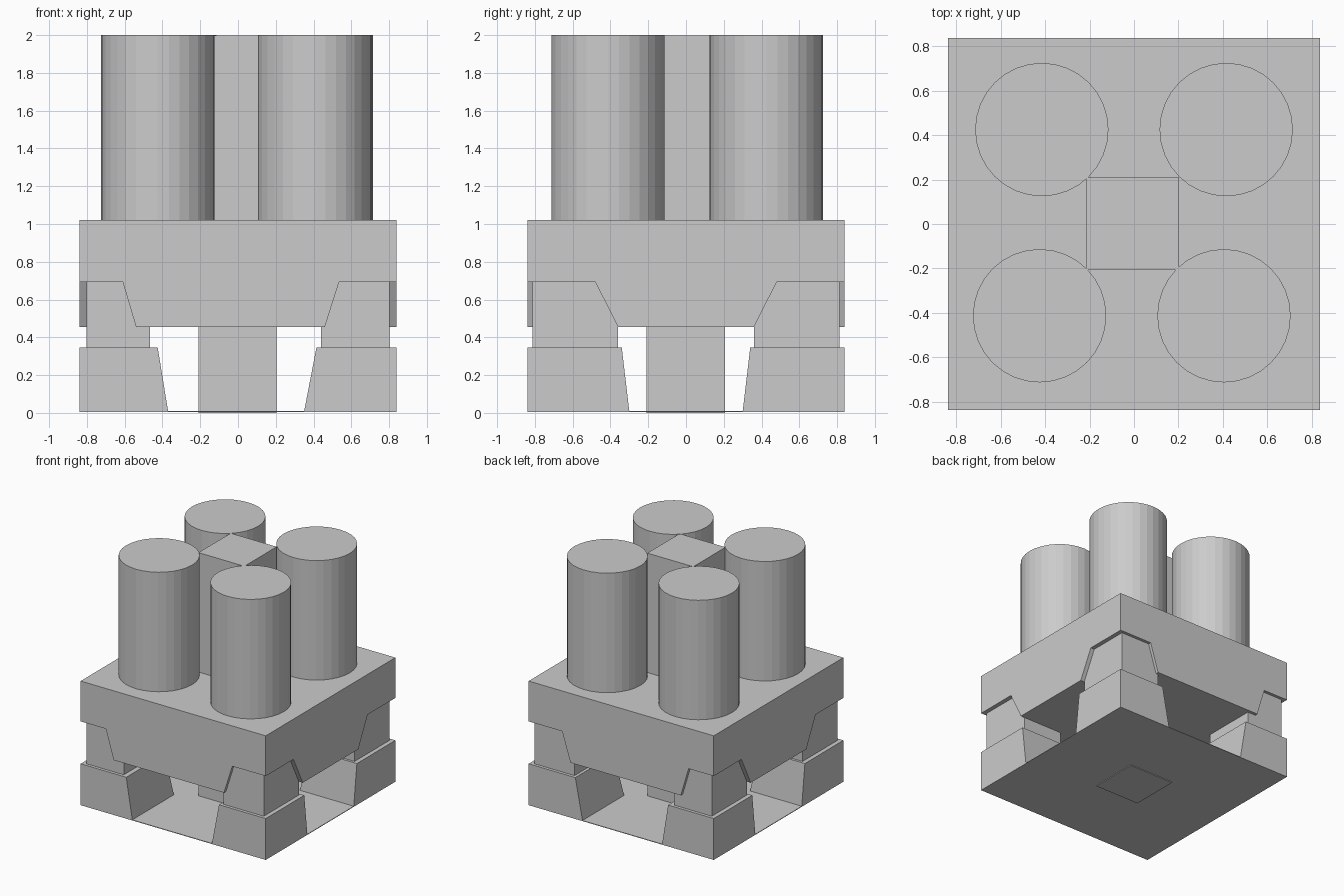
import bpy
import bmesh

default_cube = bpy.data.objects.get("Cube")
if default_cube:
    bpy.data.objects.remove(default_cube, do_unlink=True)

grey = bpy.data.materials.new("plain_grey")
grey.use_nodes = True
colour = (0.6, 0.6, 0.6, 1)
grey.diffuse_color = colour
grey.node_tree.nodes["Principled BSDF"].inputs["Base Color"].default_value = colour


def finish(name, bm):
    """Turn a bmesh into a grey object."""
    bmesh.ops.recalc_face_normals(bm, faces=bm.faces)
    mesh = bpy.data.meshes.new(name)
    bm.to_mesh(mesh)
    bm.free()
    mesh.materials.append(grey)
    obj = bpy.data.objects.new(name, mesh)
    bpy.context.collection.objects.link(obj)
    return obj


def add_block(bm, low, high):
    """Add a box between two corners."""
    for v in bmesh.ops.create_cube(bm, size=2)["verts"]:
        v.co = [high[i] if v.co[i] > 0 else low[i] for i in range(3)]


def block(name, low, high):
    bm = bmesh.new()
    add_block(bm, low, high)
    return finish(name, bm)


def add_corner(bm, sx, sy, outer, base, top, z0, z1):
    """Add a corner block with upright outer sides and sloped inner sides."""
    for v in bmesh.ops.create_cube(bm, size=2)["verts"]:
        upper = v.co.z > 0
        inner = top if upper else base
        x = outer[0] if v.co.x > 0 else inner[0]
        y = outer[1] if v.co.y > 0 else inner[1]
        v.co = (sx * x, sy * y, z1 if upper else z0)


# Ground sheet and centre column
HALF = 0.838
block("base_sheet", (-HALF, -HALF, 0.006), (HALF, HALF, 0.011))
block("centre_column", (-0.21, -0.21, 0), (0.203, 0.207, 0.46))

# Feet, legs and the notches above them, one set per corner
notches = bmesh.new()
for sx, side in ((-1, "right"), (1, "left")):
    # Inner x limits: foot base, foot top, leg, notch base, notch top
    foot_base, foot_top, leg_in, notch_base, notch_top = (
        (0.37, 0.425, 0.465, 0.47, 0.61) if sx < 0
        else (0.35, 0.415, 0.44, 0.385, 0.535))
    for sy, end in ((-1, "front"), (1, "back")):
        foot = bmesh.new()
        add_corner(foot, sx, sy, (HALF, HALF), (foot_base, 0.3),
                   (foot_top, 0.34), 0.008, 0.345)
        finish(f"{end}_{side}_foot", foot)
        leg = bmesh.new()
        add_corner(leg, sx, sy, (0.803, 0.813), (leg_in, 0.36),
                   (leg_in, 0.36), 0.33, 0.7)
        finish(f"{end}_{side}_leg", leg)
        add_corner(notches, sx, sy, (0.9, 0.9), (notch_base, 0.24),
                   (notch_top, 0.48), 0.22, 0.692)

# Main slab with the corner notches cut out
slab = block("main_slab", (-HALF, -HALF, 0.455), (HALF, HALF, 1.022))
cutter = finish("notch_cutter", notches)
cutter.hide_render = True
cutter.hide_set(True)
cut = slab.modifiers.new("corner_notches", "BOOLEAN")
cut.operation = "DIFFERENCE"
cut.solver = "EXACT"
cut.object = cutter

# Four round pillars and the square post between them
for name, x, y in (("front_right_pillar", -0.425, -0.413),
                   ("front_left_pillar", 0.405, -0.413),
                   ("back_right_pillar", -0.415, 0.425),
                   ("back_left_pillar", 0.415, 0.425)):
    bm = bmesh.new()
    bmesh.ops.create_cone(bm, cap_ends=True, segments=32,
                          radius1=0.3, radius2=0.3, depth=1)
    bmesh.ops.translate(bm, verts=bm.verts, vec=(x, y, 1.5))
    finish(name, bm)
block("centre_post", (-0.213, -0.207, 1), (0.203, 0.21, 1.999))
